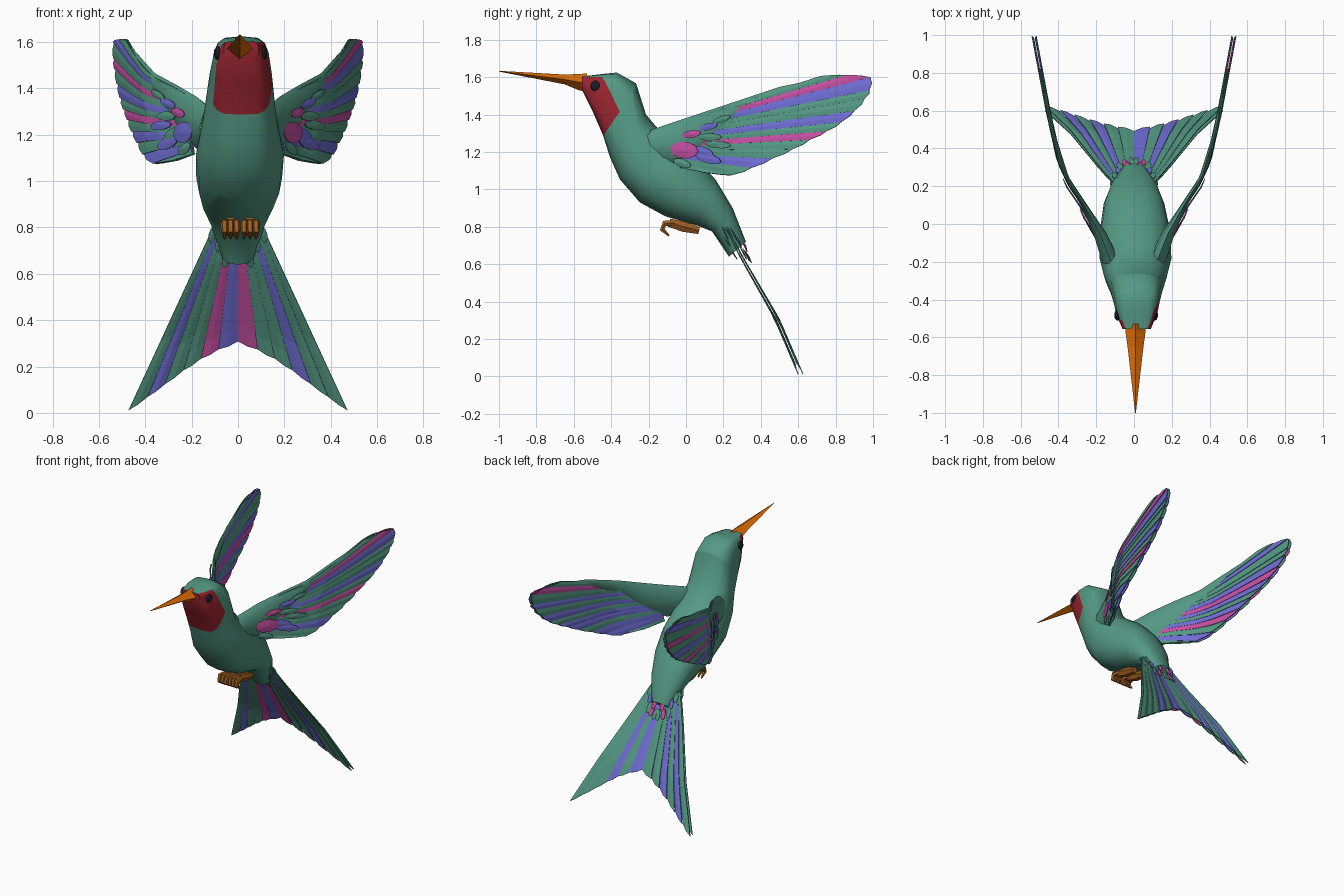
import bpy, bmesh, math
from mathutils import Vector as V

if "Cube" in bpy.data.objects:
    bpy.data.objects.remove(bpy.data.objects["Cube"])


def material(name, r, g, b):
    m = bpy.data.materials.new(name)
    m.diffuse_color = (r, g, b, 1)
    m.use_nodes = True
    m.node_tree.nodes["Principled BSDF"].inputs["Base Color"].default_value = m.diffuse_color
    return m


MATS = {"G": material("plumage green", .09, .32, .23),
        "V": material("feather violet", .16, .155, .66),
        "P": material("feather pink", .56, .08, .36),
        "R": material("throat red", .32, .018, .03),
        "O": material("beak orange", .75, .155, .002),
        "F": material("foot brown", .34, .11, .014),
        "E": material("eye black", .01, .011, .022)}
KEYS = list(MATS)


def finish(bm, name, keys, smooth=None):
    me = bpy.data.meshes.new(name)
    bm.to_mesh(me)
    bm.free()
    ob = bpy.data.objects.new(name, me)
    bpy.context.collection.objects.link(ob)
    for k in keys:
        me.materials.append(MATS[k])
    if smooth:
        bpy.ops.object.select_all(action='DESELECT')
        ob.select_set(True)
        bpy.context.view_layer.objects.active = ob
        bpy.ops.object.shade_smooth_by_angle(angle=math.radians(smooth))
    return ob


def ring(c, u, v, n, e=1.0):
    """Superellipse ring around c with half axes u and v."""
    f = lambda a: math.copysign(abs(a) ** e, a) if abs(a) > 1e-6 else 0
    return [c + u * f(math.cos(2 * math.pi * i / n)) + v * f(math.sin(2 * math.pi * i / n))
            for i in range(n)]


def loft(bm, rings):
    vs = [[bm.verts.new(p) for p in r] for r in rings]
    n = len(vs[0])
    for a, b in zip(vs, vs[1:]):
        for i in range(n):
            bm.faces.new((a[i], a[(i + 1) % n], b[(i + 1) % n], b[i]))
    bm.faces.new(vs[0])
    bm.faces.new(vs[-1])
    bmesh.ops.recalc_face_normals(bm, faces=bm.faces)


def interp(table, t):
    for (a, p), (b, q) in zip(table, table[1:]):
        if t <= b or (b, q) == table[-1]:
            return p + (q - p) * (t - a) / (b - a)


# Body and head: top y,z / bottom y,z / half width / x shift / squareness
SECTIONS = [(-.556, 1.604, -.556, 1.53, .075, .014, .5),
            (-.44, 1.618, -.50, 1.42, .110, .014, .5),
            (-.37, 1.625, -.444, 1.29, .123, .014, .55),
            (-.267, 1.567, -.406, 1.17, .142, .012, .75),
            (-.214, 1.40, -.353, 1.053, .165, .008, .85),
            (-.12, 1.29, -.246, .93, .190, .008, .9),
            (.05, 1.17, -.11, .856, .185, .005, .9),
            (.16, 1.05, .06, .807, .16, 0, .9),
            (.25, .90, .14, .775, .125, 0, .9),
            (.32, .72, .23, .64, .07, 0, .9)]
bm = bmesh.new()
loft(bm, [ring(V((dx, (ty + by) / 2, (tz + bz) / 2)), V((w, 0, 0)),
               V((0, (ty - by) / 2, (tz - bz) / 2)), 16, e)
          for ty, tz, by, bz, w, dx, e in SECTIONS])
# Red face and throat, cut along three planes (reaching further back on the right)
CUTS = [(V((.13, -.358, 1.41)), V((-.07, .19, .082))),
        (V((0, -.358, 1.41)), V((0, .125, -.086))),
        (V((0, 0, 1.6)), V((0, 0, 1)))]
for co, no in CUTS:
    bmesh.ops.bisect_plane(bm, geom=bm.verts[:] + bm.edges[:] + bm.faces[:],
                           plane_co=co, plane_no=no)
for f in bm.faces:
    c = f.calc_center_median()
    f.material_index = int(all((c - co).dot(no) < 0 for co, no in CUTS))
finish(bm, "body", "GR", 50)

# Beak: four-sided, tapering to a long point
bm = bmesh.new()
loft(bm, [ring(V((.008, y, z)), V((w, 0, 0)), V((0, 0, h)), 4)
          for y, z, w, h in [(-.53, 1.572, .056, .048), (-.57, 1.573, .053, .044),
                             (-.65, 1.588, .042, .026), (-1, 1.632, .002, .002)]])
finish(bm, "beak", "O")

# Eyes
for s, side in ((1, "right"), (-1, "left")):
    bm = bmesh.new()
    bmesh.ops.create_icosphere(bm, subdivisions=2, radius=.03)
    for v in bm.verts:
        v.co = V((v.co.x * .6 + .011 + s * .098, v.co.y - .482, v.co.z + 1.552))
    finish(bm, side + "_eye", "E")

# Feet: a shin and three curled toes
for s, side in ((1, "right"), (-1, "left")):
    bm = bmesh.new()
    x = .01 + s * .042
    tubes = [[(x, .07, .78, .022), (x, -.01, .80, .032), (x, -.09, .822, .026)]]
    for d in (-.026, 0, .026):
        tubes.append([(x + d * .5, -.06, .82, .018), (x + d, -.115, .818, .018),
                      (x + d, -.127, .785, .015), (x + d, -.09, .752, .005)])
    for t in tubes:
        rings = []
        for i, (px, py, pz, r) in enumerate(t):
            a, b = V(t[max(i - 1, 0)][:3]), V(t[min(i + 1, len(t) - 1)][:3])
            n = (b - a).normalized().cross(V((1, 0, 0))).normalized()
            rings.append(ring(V((px, py, pz)), V((r, 0, 0)), n * r, 6))
        loft(bm, rings)
    finish(bm, side + "_foot", "F", 50)


# Feather helpers: flat vanes laid on a curved surface given by place(a, b, off)
def vane(bm, place, r0, r1, t0, t1, key, lift=.01, tip=.012):
    rows = []
    mid = ((r0 + r1) / 2, (t0 + t1) / 2)
    mid = (mid[0], mid[1] + (mid[1] - mid[0]).normalized() * tip)
    for k in range(9):
        t = k / 8
        rows.append([bm.verts.new(place(*p.lerp(q, t), off * t))
                     for p, q, off in ((r0, t0, 0), (*mid, lift), (r1, t1, lift))])
    for a, b in zip(rows, rows[1:]):
        for i in (0, 1):
            bm.faces.new((a[i], a[i + 1], b[i + 1], b[i])).material_index = KEYS.index(key)


def oval(bm, place, c, a, b, deg, off, key):
    q = math.radians(deg)
    u, v = V((math.cos(q), math.sin(q))) * a, V((-math.sin(q), math.cos(q))) * b
    vs = [bm.verts.new(place(*p, off)) for p in ring(V(c), u, v, 10)]
    hub = bm.verts.new(place(*c, off * 1.2))
    for i in range(10):
        bm.faces.new((hub, vs[i], vs[(i + 1) % 10])).material_index = KEYS.index(key)


def plates(bm, name):
    ob = finish(bm, name, KEYS)
    mod = ob.modifiers.new("thickness", "SOLIDIFY")
    mod.thickness, mod.offset = .005, 0


# Wings: outer and inner feather layers, a green arm and small coverts
BEND = [(-.25, .10), (-.05, .18), (0, .21), (.1, .265), (.2, .335),
        (.33, .395), (.6, .455), (1, .53)]
TIPS = [V(p) for p in [(.72, 1.606), (.86, 1.612), (.985, 1.60), (.98, 1.53), (.955, 1.485),
                       (.90, 1.42), (.83, 1.36), (.75, 1.31), (.66, 1.265), (.57, 1.215),
                       (.46, 1.165), (.35, 1.115), (.24, 1.075), (.10, 1.09)]]
ARM = [(-.21, 1.31, 1.15, .05), (-.05, 1.365, 1.14, .035), (.1, 1.415, 1.24, .018),
       (.25, 1.465, 1.38, .012), (.5, 1.548, 1.51, .008), (.82, 1.614, 1.60, .004)]
COVERTS = [((-.01, 1.21), .075, .045, -5, "PV"), ((.09, 1.20), .06, .028, -20, "VG"),
           ((.12, 1.165), .07, .025, -15, "VV"), ((-.02, 1.14), .05, .022, -20, "GG"),
           ((.03, 1.295), .05, .02, 10, "PP"), ((.12, 1.335), .05, .018, 15, "VV"),
           ((.13, 1.28), .06, .02, 0, "GG"), ((.17, 1.24), .07, .02, -5, "GV"),
           ((.19, 1.375), .05, .016, 20, "GG")]
for s, side, outer, inner in ((1, "right", "GPVGGVGPGGVGG", "GPGVGVGVVGVVG"),
                              (-1, "left", "GVGPGVGPGVGVG", "GVGGVPVGVPGVG")):
    bm = bmesh.new()
    n = len(outer)
    roots = [V((.03, 1.38)).lerp(V((-.03, 1.115)), (i / n) ** 1.2) for i in range(n + 1)]
    for d, colours in ((.004, outer), (-.004, inner)):
        place = lambda y, z, off: V((s * (interp(BEND, y) + d + math.copysign(off, d)), y, z))
        for i, k in enumerate(colours):
            vane(bm, place, roots[i], roots[i + 1], TIPS[i], TIPS[i + 1], k, .007)
    place = lambda y, z, off: V((s * (interp(BEND, y) + off), y, z))
    for c, a, b, deg, k in COVERTS:
        oval(bm, place, c, a, b, deg, .032 if c[0] < .08 else .022, k[s < 0])
    plates(bm, side + "_wing_feathers")
    bm = bmesh.new()
    loft(bm, [ring(place(y, (a + b) / 2, 0), V((t, 0, 0)), V((0, 0, (a - b) / 2)), 8)
              for y, a, b, t in ARM])
    finish(bm, side + "_wing_arm", "G", 50)

# Tail fan: a front layer and a back layer with their own colours
SLOPE = [(0, .618), (.31, .485), (.65, .29), (.85, .19)]
ENDS = [V(p) for p in [(0, .31), (.085, .275), (.16, .235), (.235, .185),
                       (.315, .125), (.39, .07), (.472, .012)]]
for layer, d, right, left in (("front", -.005, "PGGVGG", "VPGGVG"),
                              ("back", .005, "VGVGGG", "GGVGVG")):
    bm = bmesh.new()
    for s, colours in ((1, right), (-1, left)):
        place = lambda x, z, off: V((s * x, interp(SLOPE, z) + d + math.copysign(off, d), z))
        for i, k in enumerate(colours):
            vane(bm, place, V((.018 * i, .80)), V((.018 * (i + 1), .80)),
                 ENDS[i], ENDS[i + 1], k, .008, .006)
    plates(bm, "tail_feathers_" + layer)

# Small feathers where the tail meets the body
bm = bmesh.new()
for s in (1, -1):
    place = lambda x, z, off: V((s * x, interp(SLOPE, z) + off, z))
    for c, off, k in (((.03, .70), .045, "P"), ((.045, .65), .03, "P"), ((.08, .72), .025, "V"),
                      ((.10, .76), .02, "G"), ((.075, .66), .02, "G"), ((.01, .64), .035, "G"),
                      ((.08, .73), -.03, "G"), ((.05, .66), -.03, "G"), ((.11, .77), -.02, "G")):
        oval(bm, place, c, .016, .035, 12, off, k)
plates(bm, "tail_coverts")
